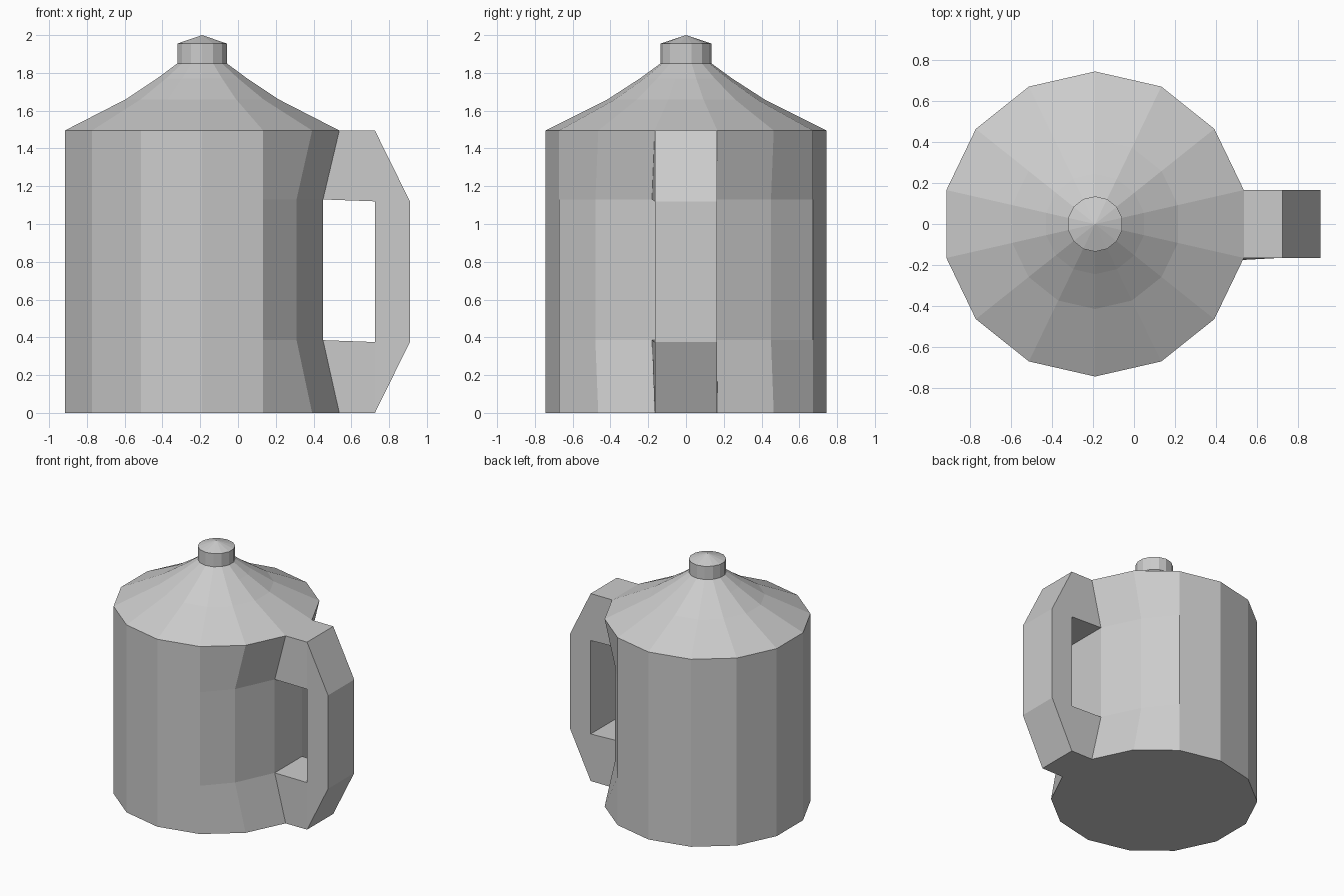
import bpy, bmesh, math

if "Cube" in bpy.data.objects:
    bpy.data.objects.remove(bpy.data.objects["Cube"])

CX, R, N = -0.19, 0.745, 14


def finish(bm, name):
    bmesh.ops.recalc_face_normals(bm, faces=bm.faces[:])
    mesh = bpy.data.meshes.new(name)
    bm.to_mesh(mesh)
    bm.free()
    obj = bpy.data.objects.new(name, mesh)
    bpy.context.collection.objects.link(obj)
    return obj


def ring(bm, r, z):
    # vertices 0 and N-1 straddle the handle side (+x)
    return [bm.verts.new((CX + r * math.cos(a), r * math.sin(a), z))
            for a in (2 * math.pi * (i + 0.5) / N for i in range(N))]


def bridge(bm, a, b, skip=()):
    n = len(a)
    for i in range(n):
        if i not in skip:
            bm.faces.new((a[i], a[(i + 1) % n], b[(i + 1) % n], b[i]))


# Body with the handle growing out of it
bm = bmesh.new()
rings = [ring(bm, R, z) for z in (0, 0.385, 1.13, 1.495)]
for r in rings[1:3]:  # finger recess behind the handle
    for i, x, y in ((0, 0.45, 0.165), (N - 1, 0.45, -0.18),
                    (1, 0.31, 0.45), (N - 2, 0.31, -0.48)):
        r[i].co.x, r[i].co.y = x, y
bm.faces.new(rings[0])
for k in range(3):
    bridge(bm, rings[k], rings[k + 1], skip=() if k == 1 else (N - 1,))

# Handle: paths of (front, back) vertex pairs, starting and ending on the body
def path(start, end, points):
    pairs = [(bm.verts.new((x, -0.165, z)), bm.verts.new((x, 0.165, z)))
             for x, z in points]
    return [(start[-1], start[0])] + pairs + [(end[-1], end[0])]


outer = path(rings[3], rings[0], [(0.725, 1.495), (0.91, 1.12), (0.91, 0.375), (0.725, 0)])
inner = path(rings[2], rings[1], [(0.725, 1.12), (0.725, 0.375)])
for p in (outer, inner):
    for a, b in zip(p, p[1:]):
        bm.faces.new((a[0], a[1], b[1], b[0]))
for s in (0, 1):
    o, n = [p[s] for p in outer], [p[s] for p in inner]
    for f in ((o[0], o[1], n[1], n[0]), (o[1], o[2], n[1]),
              (o[2], o[3], n[2], n[1]), (o[3], o[4], n[2]),
              (o[4], o[5], n[3], n[2])):
        bm.faces.new(f)
finish(bm, "jug_body_and_handle")

# Lid and knob, one faceted profile
bm = bmesh.new()
profile = [(R, 1.495), (0.415, 1.66), (0.245, 1.77), (0.135, 1.85), (0.135, 1.955)]
lid = [ring(bm, r, z) for r, z in profile]
for a, b in zip(lid, lid[1:]):
    bridge(bm, a, b)
tip = bm.verts.new((CX, 0, 2.0))
for i in range(N):
    bm.faces.new((lid[-1][i], lid[-1][(i + 1) % N], tip))
finish(bm, "lid_with_knob")
